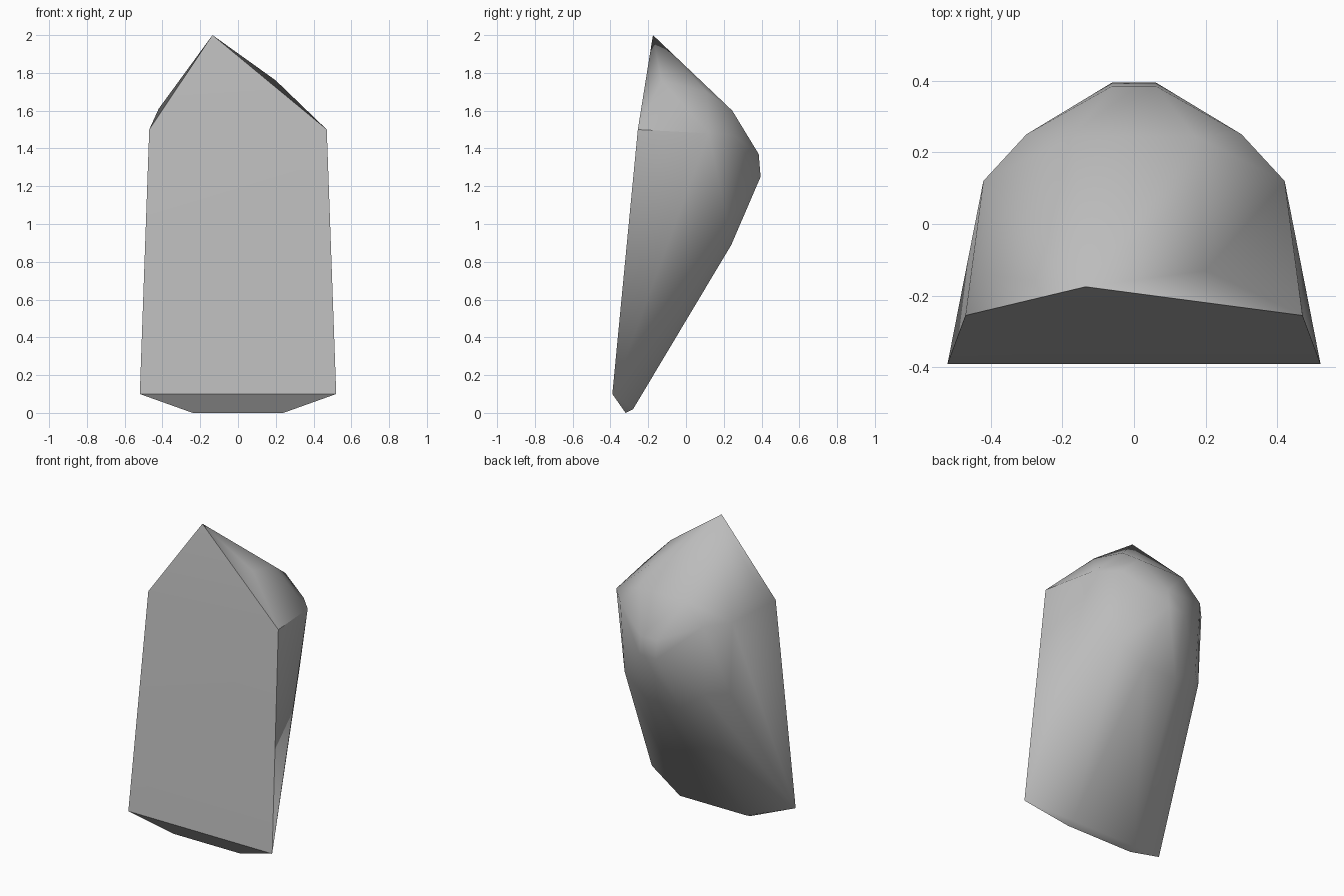
import bpy
import bmesh
import math

# Remove the default cube if the scene has one
default_cube = bpy.data.objects.get("Cube")
if default_cube:
    bpy.data.objects.remove(default_cube, do_unlink=True)


def mirrored(points):
    """Return the points together with their copies across x = 0."""
    return points + [(-x, y, z) for x, y, z in points]


def make_material(name, grey):
    material = bpy.data.materials.new(name)
    material.use_nodes = True
    colour = (grey, grey, grey, 1)
    material.diffuse_color = colour
    shader = material.node_tree.nodes["Principled BSDF"]
    shader.inputs["Base Color"].default_value = colour
    shader.inputs["Roughness"].default_value = 0.9
    return material


def make_hull(name, corners, material):
    """Wrap a convex faceted solid around the given corners."""
    bm = bmesh.new()
    for corner in corners:
        bm.verts.new(corner)
    bmesh.ops.convex_hull(bm, input=bm.verts[:])
    # Drop any corner that ended up inside the solid
    loose = [vert for vert in bm.verts if not vert.link_faces]
    bmesh.ops.delete(bm, geom=loose, context="VERTS")
    # Merge coplanar triangles into clean facets
    bmesh.ops.dissolve_limit(bm, angle_limit=math.radians(1),
                             verts=bm.verts[:], edges=bm.edges[:])
    bmesh.ops.recalc_face_normals(bm, faces=bm.faces[:])
    mesh = bpy.data.meshes.new(name)
    bm.to_mesh(mesh)
    bm.free()
    mesh.materials.append(material)
    solid = bpy.data.objects.new(name, mesh)
    bpy.context.collection.objects.link(solid)
    return solid


# Flat front slab and its off-centre peak
front_corners = mirrored([(.52, -.39, .1), (.47, -.255, 1.5)])
peak = [(-.135, -.175, 2)]

# Narrow chamfered foot
foot_corners = mirrored([(.24, -.32, 0), (.24, -.28, .02)])

# Bulging back: shoulders, hump and lower taper
back_corners = mirrored([
    (.42, .12, 1.48), (.3, .25, 1.47),
    (.06, .385, 1.37), (.06, .395, 1.25),
    (.29, .22, 1.01), (.12, .24, .89),
    (.17, .245, 1.6),
])

# Uneven chips that differ from side to side
chip_corners = [(.2, -.13, 1.76), (.18, .11, 1.7),
                (-.42, -.14, 1.61), (-.4, .115, 1.01)]

stone = make_material("stone grey", .5)
rock = make_hull("rock", front_corners + peak + foot_corners
                 + back_corners + chip_corners, stone)

# Soften shallow facets while keeping the hard edges crisp
bpy.ops.object.select_all(action="DESELECT")
rock.select_set(True)
bpy.context.view_layer.objects.active = rock
bpy.ops.object.shade_smooth_by_angle(angle=math.radians(40))
